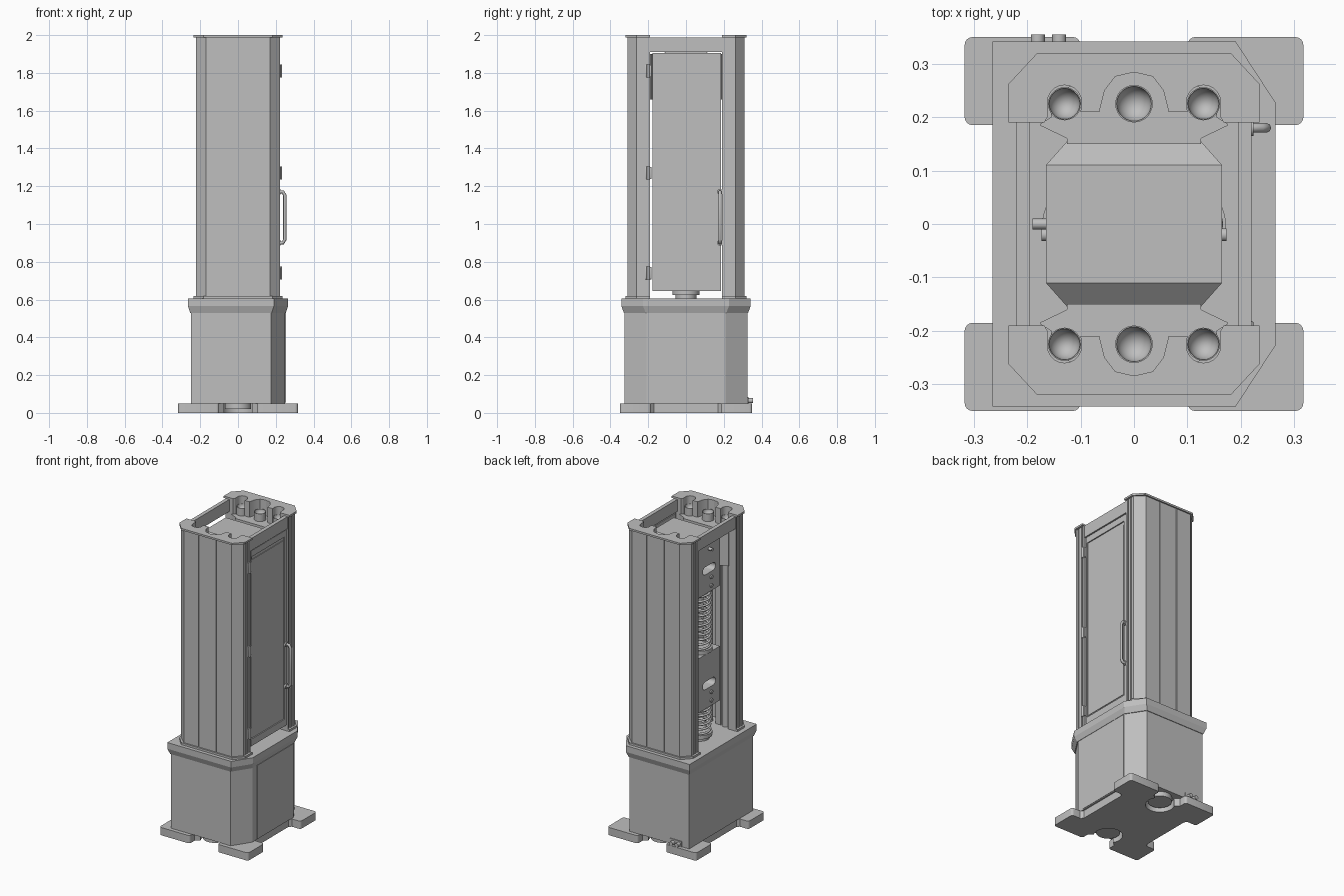
import bpy, bmesh, math
from mathutils import Matrix, Vector

if "Cube" in bpy.data.objects:
    bpy.data.objects.remove(bpy.data.objects["Cube"], do_unlink=True)

grey = bpy.data.materials.new("machine_grey")
grey.use_nodes = True
COLOUR = (0.52, 0.52, 0.52, 1)
grey.diffuse_color = COLOUR
grey.node_tree.nodes["Principled BSDF"].inputs["Base Color"].default_value = COLOUR


def finish(name, bm, smooth=True):
    bmesh.ops.recalc_face_normals(bm, faces=bm.faces)
    me = bpy.data.meshes.new(name)
    bm.to_mesh(me)
    bm.free()
    me.materials.append(grey)
    ob = bpy.data.objects.new(name, me)
    bpy.context.collection.objects.link(ob)
    if smooth:
        bpy.ops.object.select_all(action="DESELECT")
        ob.select_set(True)
        bpy.context.view_layer.objects.active = ob
        bpy.ops.object.shade_smooth_by_angle(angle=math.radians(25))
    return ob


def prism(name, pts, z0, z1):
    bm = bmesh.new()
    face = bm.faces.new([bm.verts.new((x, y, z0)) for x, y in pts])
    out = bmesh.ops.extrude_face_region(bm, geom=[face])
    top = [g for g in out["geom"] if isinstance(g, bmesh.types.BMVert)]
    bmesh.ops.translate(bm, verts=top, vec=(0, 0, z1 - z0))
    return finish(name, bm)


def box(name, x, y, z, bevel=0):
    bm = bmesh.new()
    bmesh.ops.create_cube(bm, size=1)
    for v in bm.verts:
        v.co = Vector([r[0] if c < 0 else r[1] for c, r in zip(v.co, (x, y, z))])
    if bevel:
        bmesh.ops.bevel(bm, geom=bm.edges[:], offset=bevel, segments=2, profile=0.5, affect="EDGES")
    return finish(name, bm)


def cylinder(name, centre, r, length, axis="Z"):
    bm = bmesh.new()
    turn = {"X": Matrix.Rotation(math.pi / 2, 4, "Y"), "Y": Matrix.Rotation(math.pi / 2, 4, "X"),
            "Z": Matrix.Identity(4)}[axis]
    bmesh.ops.create_cone(bm, cap_ends=True, segments=28, radius1=r, radius2=r, depth=length,
                          matrix=Matrix.Translation(centre) @ turn)
    return finish(name, bm)


def lathe(name, x, y, profile):
    bm = bmesh.new()
    verts = [bm.verts.new((x + r, y, z)) for r, z in profile]
    edges = [bm.edges.new(p) for p in zip(verts, verts[1:])]
    bmesh.ops.spin(bm, geom=verts + edges, cent=(x, y, 0), axis=(0, 0, 1), angle=math.tau, steps=28)
    bmesh.ops.remove_doubles(bm, verts=bm.verts[:], dist=0.0001)
    return finish(name, bm)


def tube(name, pts, r):
    cu = bpy.data.curves.new(name, "CURVE")
    cu.dimensions = "3D"
    cu.bevel_depth = r
    cu.bevel_resolution = 2
    cu.use_fill_caps = True
    sp = cu.splines.new("POLY")
    sp.points.add(len(pts) - 1)
    for p, co in zip(sp.points, pts):
        p.co = (*co, 1)
    cu.materials.append(grey)
    bpy.context.collection.objects.link(bpy.data.objects.new(name, cu))


def arc(cx, cy, r, a0, a1, n=10):
    return [(cx + r * math.cos(math.radians(a0 + (a1 - a0) * i / n)),
             cy + r * math.sin(math.radians(a0 + (a1 - a0) * i / n))) for i in range(n + 1)]


def mirrored(half):
    # Close an outline from its +x half, which starts and ends near x = 0
    return half + [(-x, y) for x, y in reversed(half) if x > 0.0001]


# Floor plate: four rounded feet, side notches and round bays front and back
quarter = [(0.24, 0), (0.24, 0.17), (0.255, 0.185)]
quarter += arc(0.302, 0.2, 0.015, -90, 0, 4) + arc(0.302, 0.335, 0.015, 0, 90, 4)
quarter += arc(0.115, 0.335, 0.015, 90, 180, 4) + [(0.1, 0.3)] + arc(0, 0.235, 0.085, 30, -90)
lower = [(x, -y) for x, y in reversed(quarter) if y > 0]
prism("floor_plate", mirrored(lower + quarter), 0, 0.05)
for s in (-1, 1):
    cylinder("column_foot", (0, s * 0.235, 0.04), 0.07, 0.04)

# Lower cabinet with chamfered right corners
def cabinet(dx, dy):
    return [(-dx, -dy), (dx - 0.075, -dy), (dx, -dy + 0.115),
            (dx, dy - 0.115), (dx - 0.075, dy), (-dx, dy)]

prism("cabinet", cabinet(0.25, 0.325), 0.05, 0.54)
prism("cabinet_lid", cabinet(0.265, 0.342), 0.565, 0.605)
bm = bmesh.new()
for (dx, dy), z in (((0.253, 0.329), 0.53), ((0.265, 0.342), 0.565)):
    for x, y in cabinet(dx, dy):
        bm.verts.new((x, y, z))
bmesh.ops.convex_hull(bm, input=bm.verts[:])
finish("lid_skirt", bm)
box("cabinet_side_panel", (0.249, 0.253), (-0.165, 0.205), (0.055, 0.528))
box("connector_plate", (-0.2, -0.115), (0.324, 0.33), (0.035, 0.085))
for x in (-0.18, -0.14):
    cylinder("connector", (x, 0.337, 0.065), 0.013, 0.035, "Y")

# Two hollow towers, open towards the middle
def tower_outline(w, d, groove=0):
    half = [(0, 0.284), (0.035, 0.276), (0.055, 0.25), (0.065, 0.21), (0.1, 0.21)]
    half += arc(0.13, 0.228, 0.032, 180, 0) + [(0.162, 0.2), (0.168, 0.19), (w, 0.19)]
    if groove:
        for y in (0.205, 0.235):
            half += [(w, y), (w - groove, y), (w - groove, y + 0.008), (w, y + 0.008)]
    half += [(w, 0.262), (w - 0.053, d)]
    if groove:
        half += [(0.066, d), (0.066, d - groove), (0.06, d - groove), (0.06, d)]
    return half

def tower(name, w, d, z0, z1, s, groove=0):
    half = tower_outline(w, d, groove)
    # outline runs inner middle to outer middle; mirror it to the other half
    pts = half + [(-x, y) for x, y in reversed(half) if x > 0.0001]
    prism(name, [(x, s * y) for x, y in pts], z0, z1)

for s, side in ((-1, "front"), (1, "back")):
    tower(side + "_tower", 0.222, 0.31, 0.615, 1.99, s, 0.006)
    tower(side + "_tower_top", 0.235, 0.319, 1.988, 2.0, s)
    tower(side + "_tower_bottom", 0.235, 0.319, 0.603, 0.618, s)
    # Guide columns with dished tops
    for x in (-0.13, 0, 0.13):
        r = 0.035 if x == 0 else 0.031
        dish = [(r * 0.93 * math.cos(a), 1.95 - 0.035 * math.sin(a))
                for a in (i * math.pi / 12 for i in range(7))]
        lathe(side + "_column", x, s * 0.225,
              [(0, 0.6), (r * 0.85, 0.6), (r * 0.85, 1.66), (r, 1.66), (r, 1.95)] + dish)
    # Carriage plates that close the tower mouths
    plate = [(0.125, 0.15), (0.125, 0.16), (0.175, 0.184), (0.175, 0.188), (0.155, 0.2),
             (0.155, 0.24), (0.06, 0.288)]
    prism(side + "_carriage", [(x, s * y) for x, y in mirrored(plate)], 1.66, 1.9)

# Sliding blocks with a slot and bolts on each side
def block(name, z0, z1):
    bm = bmesh.new()
    for sx in (-1, 1):
        for sy in (-1, 1):
            for x, y, z in ((0.165, 0.11, z0), (0.125, 0.155, z0),
                            (0.165, 0.11, z1), (0.125, 0.155, z1 - 0.04)):
                bm.verts.new((sx * x, sy * y, z))
    bmesh.ops.convex_hull(bm, input=bm.verts[:])
    ob = finish(name, bm, False)
    slot = [(y, z) for y, z in arc(0.04, 0, 0.025, -90, 90) + arc(-0.04, 0, 0.025, 90, 270)]
    cutter = prism("slot_cutter", slot, -0.3, 0.3)
    cutter.data.transform(Matrix(((0, 0, 1, 0), (1, 0, 0, 0), (0, 1, 0, z0 + 0.15), (0, 0, 0, 1))))
    cutter.hide_render = True
    mod = ob.modifiers.new("slot", "BOOLEAN")
    mod.operation = "DIFFERENCE"
    mod.object = cutter
    bpy.context.view_layer.objects.active = ob
    bpy.ops.object.modifier_apply(modifier=mod.name)
    bpy.data.objects.remove(cutter, do_unlink=True)
    for s in (-1, 1):
        for dz in (0.035, 0.09):
            cylinder("block_bolt", (s * 0.166, -0.02, z0 + dz), 0.012, 0.014, "X")

block("upper_block", 1.56, 1.91)
block("lower_block", 0.82, 1.17)
cylinder("block_knob", (-0.177, 0, 1.84), 0.01, 0.025, "X")

# Coil springs on round seats
for x in (-0.1, 0.1):
    for z0, z1, turns in ((1.19, 1.56, 12), (0.645, 0.82, 6)):
        n = turns * 18
        tube("spring", [(x + 0.06 * math.cos(i * math.tau / 18), 0.06 * math.sin(i * math.tau / 18),
                         z0 + (z1 - z0) * i / n) for i in range(n + 1)], 0.007)
        cylinder("spring_seat", (x, 0, z0 - 0.008), 0.072, 0.024)
    cylinder("seat_foot", (x, 0, 0.615), 0.055, 0.03)

# Top rails joining the towers
for s in (-1, 1):
    box("top_rail", sorted((s * 0.195, s * 0.22)), (-0.195, 0.195), (1.91, 1.988))

# Door on the right: framed panel, hinges and handle
box("door", (0.195, 0.209), (-0.178, 0.185), (0.645, 1.905))
for z in ((0.645, 0.69), (1.865, 1.905)):
    box("door_frame_bar", (0.205, 0.216), (-0.178, 0.185), z)
for y in ((-0.178, -0.168), (0.165, 0.185)):
    box("door_frame_post", (0.205, 0.216), y, (0.645, 1.905))
box("door_panel", (0.205, 0.213), (-0.16, 0.157), (0.7, 1.843))
for z in (0.74, 1.27, 1.81):
    box("hinge_leaf", (0.21, 0.224), (-0.218, -0.182), (z - 0.033, z + 0.033), 0.003)
    cylinder("hinge_pin", (0.224, -0.2, z), 0.008, 0.07)
tube("door_handle", [(0.212, 0.18, 0.9), (0.238, 0.18, 0.9), (0.248, 0.18, 0.918),
                     (0.248, 0.18, 1.152), (0.238, 0.18, 1.17), (0.212, 0.18, 1.17)], 0.009)
for z in (0.9, 1.17):
    cylinder("handle_mount", (0.218, 0.18, z), 0.015, 0.012, "X")
